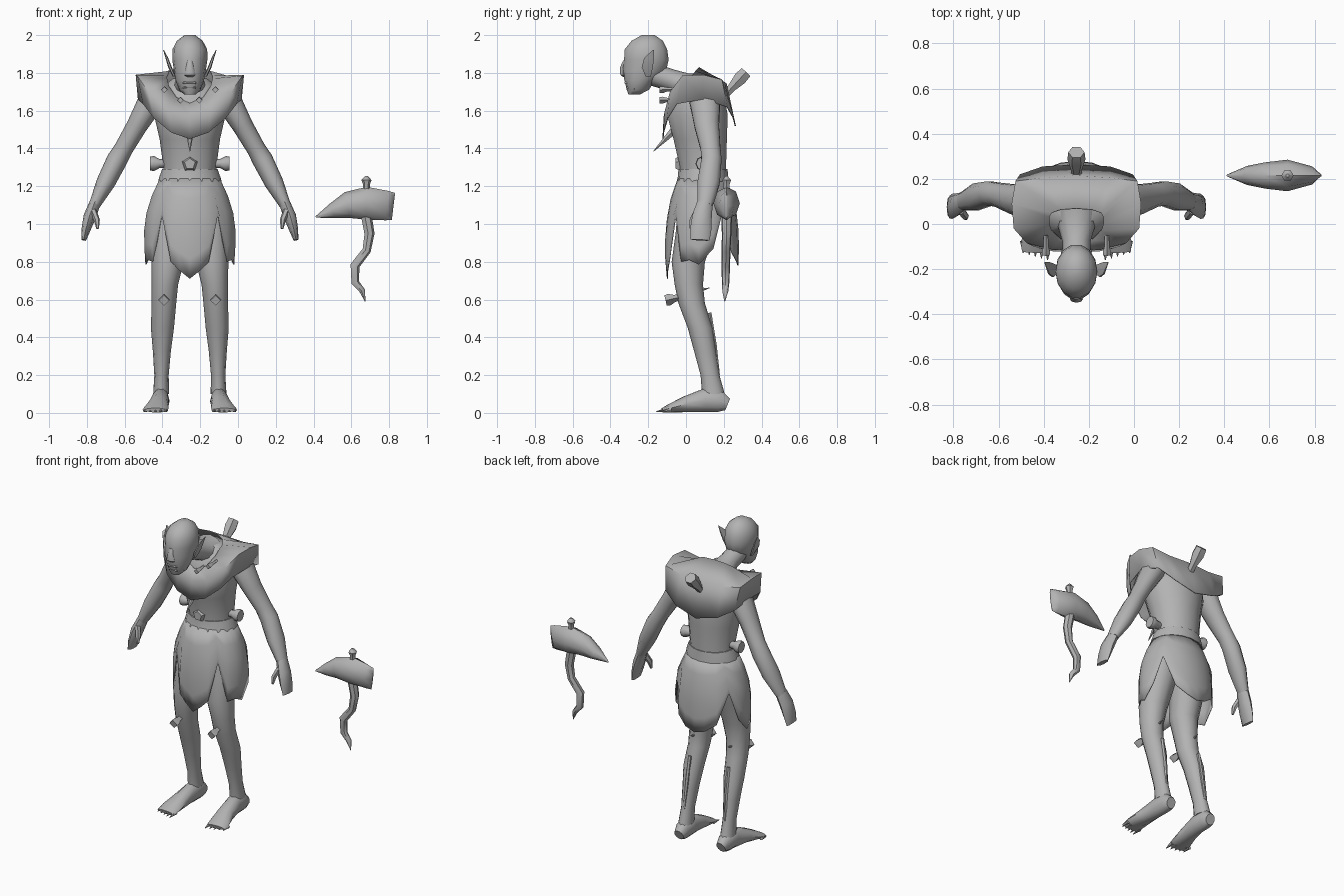
import bpy, bmesh, math
from mathutils import Vector

CX = -0.255          # the figure stands left of the centre
grey = bpy.data.materials.new("plain_grey")
grey.diffuse_color = (0.45, 0.45, 0.45, 1)


def skin(name, rings, caps=True, mirror=False, thick=0, origin=CX):
    """Join closed rings of points into one surface."""
    bm = bmesh.new()
    vs = [[bm.verts.new(p) for p in r] for r in rings]
    n = len(vs[0])
    for a, b in zip(vs, vs[1:]):
        for i in range(n):
            j = (i + 1) % n
            bm.faces.new((a[i], a[j], b[j], b[i]))
    if caps:
        bm.faces.new(vs[0])
        bm.faces.new(vs[-1])
    bmesh.ops.recalc_face_normals(bm, faces=bm.faces)
    me = bpy.data.meshes.new(name)
    bm.to_mesh(me)
    bm.free()
    me.materials.append(grey)
    ob = bpy.data.objects.new(name, me)
    bpy.context.collection.objects.link(ob)
    ob.location.x = origin
    if mirror:
        ob.modifiers.new("mirror", 'MIRROR').use_mirror_merge = False
    if thick:
        ob.modifiers.new("thickness", 'SOLIDIFY').thickness = thick
    return ob


def loft(name, path, n=10, level=False, **kw):
    """Elliptical rings (x, y, z, radius_u, radius_v) along a path."""
    pts = [Vector(p[:3]) for p in path]
    rings = []
    for i, (p, r) in enumerate(zip(pts, path)):
        u, v = Vector((1, 0, 0)), Vector((0, 1, 0))
        if not level:
            t = (pts[min(i + 1, len(pts) - 1)] - pts[max(i - 1, 0)]).normalized()
            ref = u if abs(t.x) < 0.8 else v
            u = (ref - t * ref.dot(t)).normalized()
            v = t.cross(u)
        angs = [2 * math.pi * k / n for k in range(n)]
        rings.append([p + u * (r[3] * math.cos(a)) + v * (r[4] * math.sin(a)) for a in angs])
    return skin(name, rings, **kw)


def bolt(name, start, end, r, n=6, **kw):
    """Peg with a flared head at its end."""
    a, b = Vector(start), Vector(end)
    loft(name, [(*a.lerp(b, t), r * k, r * k) for t, k in
                ((0, .55), (.55, .6), (.82, 1), (1, .9))], n=n, **kw)


def spike(name, start, end, r, n=6, **kw):
    loft(name, [(*start, r, r), (*end, .002, .002)], n=n, **kw)


def mirror_loop(half):
    """Close a front-to-back half row by reflecting it in x."""
    return half + [(-x, y, z) for x, y, z in half[-2:0:-1]]


# Torso, neck and head
loft("torso", [(0, .09, 1.18, .15, .125), (0, .09, 1.3, .14, .125), (0, .075, 1.45, .16, .145),
               (0, .06, 1.58, .19, .165), (0, .07, 1.69, .19, .13), (0, .06, 1.77, .09, .07)],
     n=14, level=True)
loft("neck", [(0, .07, 1.72, .10, .08), (0, 0, 1.73, .085, .068), (0, -.08, 1.762, .062, .058),
              (0, -.17, 1.79, .06, .06)], n=12)
loft("head", [(0, -.275, 1.685, .03, .03), (0, -.255, 1.71, .056, .06), (0, -.245, 1.76, .075, .083),
              (0, -.22, 1.81, .084, .118), (0, -.21, 1.87, .093, .121), (0, -.212, 1.925, .092, .115),
              (0, -.205, 1.97, .068, .085), (0, -.2, 2.0, .028, .035)], n=14, level=True)
loft("nose", [(0, -.325, 1.865, .014, .008), (0, -.335, 1.83, .02, .014),
              (0, -.332, 1.79, .03, .016), (0, -.322, 1.778, .02, .01)], n=8, level=True)
for label, z, y in (("upper_lip", 1.748, -.314), ("lower_lip", 1.722, -.305)):
    loft(label, [(-.05, y + .035, z - .006, .008, .006), (-.025, y, z, .014, .009),
                 (.025, y, z, .014, .009), (.05, y + .035, z - .006, .008, .006)], n=6)
loft("ear", [(.082, -.2, 1.78, .008, .016), (.105, -.205, 1.83, .01, .034),
             (.122, -.195, 1.88, .007, .03), (.14, -.172, 1.922, .002, .003)],
     n=6, level=True, mirror=True)

# Arms, hands and thumbs
loft("arm", [(.15, .1, 1.74, .06, .07), (.205, .1, 1.65, .07, .085), (.28, .11, 1.52, .055, .068),
             (.35, .13, 1.4, .05, .055), (.385, .135, 1.34, .055, .056), (.445, .12, 1.22, .05, .062),
             (.505, .1, 1.1, .03, .042)], n=10, mirror=True)
loft("hand", [(.502, .1, 1.11, .03, .042), (.53, .085, 1.04, .033, .052), (.55, .078, .97, .024, .056),
              (.562, .075, .915, .013, .05)], n=8, mirror=True)
loft("thumb", [(.512, .06, 1.07, .018, .02), (.492, .035, 1.02, .016, .018),
               (.488, .025, .975, .007, .009)], n=6, mirror=True)

# Legs, feet and toes
loft("leg", [(.1, .08, 1.12, .1, .12), (.11, .05, .95, .1, .105), (.118, .012, .8, .086, .088),
             (.132, .015, .68, .07, .075), (.137, .03, .58, .065, .07), (.145, .075, .45, .061, .066),
             (.148, .1, .33, .048, .058), (.15, .127, .2, .038, .05), (.152, .145, .1, .042, .06)],
     n=12, level=True, mirror=True)
loft("foot", [(.152, .22, .045, .032, .035), (.153, .18, .062, .046, .06), (.155, .1, .067, .046, .065),
              (.165, 0, .046, .054, .045), (.178, -.08, .026, .066, .025), (.18, -.125, .014, .062, .012)],
     n=10, mirror=True)
for i in range(5):
    x = .128 + i * .027
    spike("toe_claw", (x, -.1 + i * .006, .016), (x, -.16 + i * .008, .006), .014, mirror=True)
loft("calf_tendon", [(.14, .125, .53, .012, .01), (.142, .155, .36, .012, .008),
                     (.148, .172, .2, .008, .008)], n=5, mirror=True)
spike("knee_thorn", (.135, .06, .645), (.135, .125, .662), .012, mirror=True)
bolt("knee_bolt", (.137, 0, .62), (.137, -.108, .595), .031, n=4, mirror=True)

# Shoulder cape: half columns from front to back as neckline, shoulder, hem
cape = [((0, -.085, 1.64), (0, -.118, 1.57), (0, -.125, 1.45)),
        ((.07, -.07, 1.67), (.11, -.112, 1.6), (.1, -.122, 1.485)),
        ((.11, -.03, 1.73), (.22, -.085, 1.7), (.19, -.1, 1.56)),
        ((.12, 0, 1.77), (.278, -.02, 1.785), (.248, -.05, 1.635)),
        ((.12, .03, 1.785), (.287, .09, 1.79), (.275, .09, 1.66)),
        ((.11, .05, 1.81), (.27, .19, 1.765), (.25, .22, 1.62)),
        ((.07, .065, 1.825), (.15, .205, 1.745), (.15, .255, 1.56)),
        ((0, .07, 1.83), (0, .215, 1.745), (0, .264, 1.52))]
skin("shoulder_cape", [mirror_loop([c[k] for c in cape]) for k in range(3)],
     caps=False, thick=.006)
for x, z in ((.05, 1.655), (.135, 1.71)):
    bolt("collar_stud", (x, -.05, z + .005), (x, -.14, z), .018, n=4, mirror=True)
spike("pendant_thorn", (0, -.06, 1.5), (0, -.172, 1.385), .024)
bolt("back_peg", (0, .14, 1.61), (0, .318, 1.805), .04)

# Pointed skirt: hem height by angle from the front
profile = [(1.24, .16, .13), (1.1, .225, .178), (.95, .245, .195), (.8, .238, .195), (.7, .225, .185)]
hem = [(0, .71), (14, .755), (25, .8), (40, 1.05), (55, .8), (70, .81), (85, .785), (108, .87),
       (125, 1.05), (145, .85), (163, .8), (180, .78)]


def skirt_point(deg, z):
    for (z0, x0, y0), (z1, x1, y1) in zip(profile, profile[1:]):
        if z >= z1 - 1e-6:
            break
    t = (z0 - z) / (z0 - z1)
    a = math.radians(deg)
    return ((x0 + (x1 - x0) * t) * math.sin(a), .085 - (y0 + (y1 - y0) * t) * math.cos(a), z)


skin("skirt", [mirror_loop([skirt_point(d, 1.24 + (h - 1.24) * k / 5) for d, h in hem])
               for k in range(6)], caps=False, thick=.006)

# Belt with buckle and side bolts
loft("belt", [(0, .088, 1.225, .168, .138), (0, .09, 1.245, .163, .134), (0, .09, 1.29, .147, .13)],
     n=16, level=True)
bolt("belt_bolt", (.1, .09, 1.32), (.21, .09, 1.32), .04, n=8, mirror=True)
ring = [(math.sin(k * math.tau / 5), math.cos(k * math.tau / 5)) for k in range(5)]
skin("buckle", [[(r * x, y, 1.318 + r * z) for x, z in ring]
                for y, r in ((0, .035), (-.035, .043), (-.055, .03))])

# Separate axe: stone head, cap knob and crooked handle
loft("axe_head", [(.412, .215, 1.037, .004, .004), (.5, .215, 1.07, .042, .04),
                  (.58, .215, 1.1, .058, .07), (.68, .215, 1.11, .07, .087),
                  (.79, .215, 1.097, .04, .078), (.823, .215, 1.093, .006, .072)], n=8, origin=0)
loft("axe_knob", [(.68, .215, 1.17, .02, .02), (.68, .215, 1.21, .018, .018),
                  (.68, .215, 1.232, .027, .027), (.68, .215, 1.253, .008, .008)], n=6, origin=0)
loft("axe_handle", [(.675, .215, 1.06, .03, .03), (.695, .215, .95, .028, .026),
                    (.68, .212, .86, .024, .024), (.618, .21, .78, .026, .024),
                    (.62, .21, .69, .022, .02), (.658, .208, .645, .016, .016),
                    (.673, .205, .59, .002, .002)], n=7, origin=0)

# Smooth skin with crisp edges
for ob in bpy.context.collection.objects:
    ob.select_set(True)
    bpy.context.view_layer.objects.active = ob
bpy.ops.object.shade_smooth_by_angle(angle=math.radians(50))
